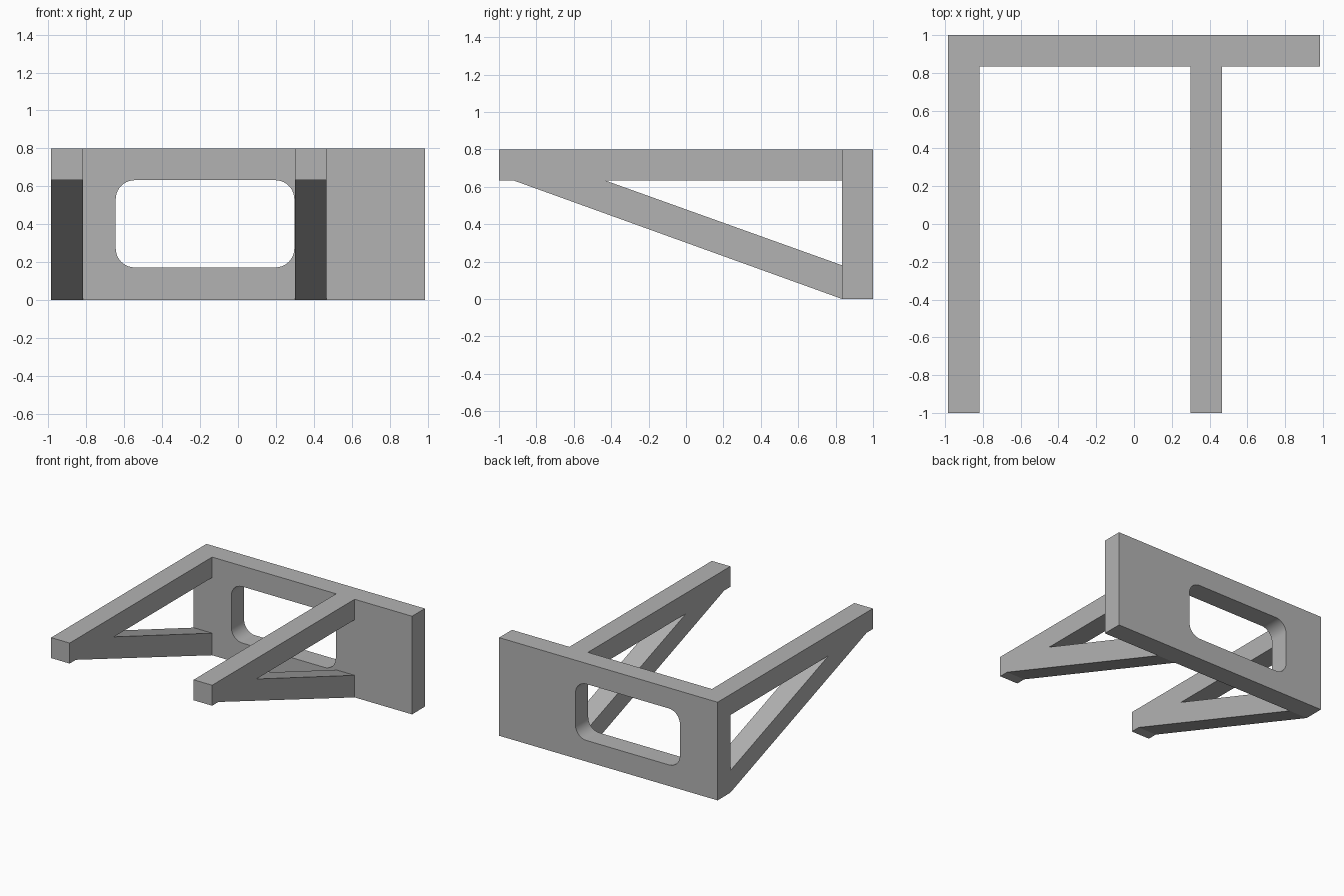
import bpy
import bmesh
from math import cos, sin, pi, radians
from mathutils import Vector

cube = bpy.data.objects.get("Cube")
if cube:
    bpy.data.objects.remove(cube, do_unlink=True)

# Single matte grey
grey = bpy.data.materials.new("plain_grey")
grey.use_nodes = True
COLOUR = (0.45, 0.45, 0.45, 1)
grey.diffuse_color = COLOUR
grey.node_tree.nodes["Principled BSDF"].inputs["Base Color"].default_value = COLOUR

HALF_WIDTH, HEIGHT = 0.985, 0.8
PLATE_FRONT, BAR = 0.835, 0.167


def prism(name, points, depth):
    """Extrude a closed 3D outline along the depth vector."""
    bm = bmesh.new()
    face = bm.faces.new([bm.verts.new(p) for p in points])
    result = bmesh.ops.extrude_face_region(bm, geom=[face], use_keep_orig=True)
    moved = [v for v in result["geom"] if isinstance(v, bmesh.types.BMVert)]
    bmesh.ops.translate(bm, verts=moved, vec=Vector(depth))
    bmesh.ops.recalc_face_normals(bm, faces=bm.faces)
    mesh = bpy.data.meshes.new(name)
    bm.to_mesh(mesh)
    bm.free()
    mesh.materials.append(grey)
    obj = bpy.data.objects.new(name, mesh)
    bpy.context.collection.objects.link(obj)
    return obj


def rounded_rectangle(x0, x1, z0, z1, radius, steps=10):
    """Outline in x and z with quarter-circle corners."""
    centres = [(x1 - radius, z1 - radius), (x0 + radius, z1 - radius),
               (x0 + radius, z0 + radius), (x1 - radius, z0 + radius)]
    outline = []
    for corner, (cx, cz) in enumerate(centres):
        for i in range(steps + 1):
            a = (corner + i / steps) * pi / 2
            outline.append((cx + radius * cos(a), cz + radius * sin(a)))
    return outline


# Back plate with a rounded window
corners = [(-HALF_WIDTH, 0), (HALF_WIDTH, 0), (HALF_WIDTH, HEIGHT), (-HALF_WIDTH, HEIGHT)]
plate = prism("back_plate", [(x, PLATE_FRONT, z) for x, z in corners],
              (0, 1 - PLATE_FRONT, 0))
window = rounded_rectangle(-0.645, 0.297, 0.172, 0.632, 0.1)
cutter = prism("window_cutter", [(x, 0.7, z) for x, z in window], (0, 0.5, 0))
cutter.hide_render = True
cut = plate.modifiers.new("window", "BOOLEAN")
cut.operation = "DIFFERENCE"
cut.solver = "EXACT"
cut.object = cutter
bpy.context.view_layer.objects.active = plate
plate.select_set(True)
bpy.ops.object.modifier_apply(modifier=cut.name)
bpy.data.objects.remove(cutter, do_unlink=True)
bpy.ops.object.select_all(action="DESELECT")
plate.select_set(True)
bpy.ops.object.shade_smooth_by_angle(angle=radians(30))

# Two arms, each a level bar with a diagonal strut, in y and z
under = HEIGHT - BAR
arm = [(-1, HEIGHT), (PLATE_FRONT, HEIGHT), (PLATE_FRONT, under), (-0.43, under),
       (PLATE_FRONT, 0.18), (PLATE_FRONT, 0), (-0.92, under), (-1, under)]
for name, x in (("right_arm", -HALF_WIDTH), ("left_arm", 0.3)):
    prism(name, [(x, y, z) for y, z in arm], (BAR, 0, 0))
